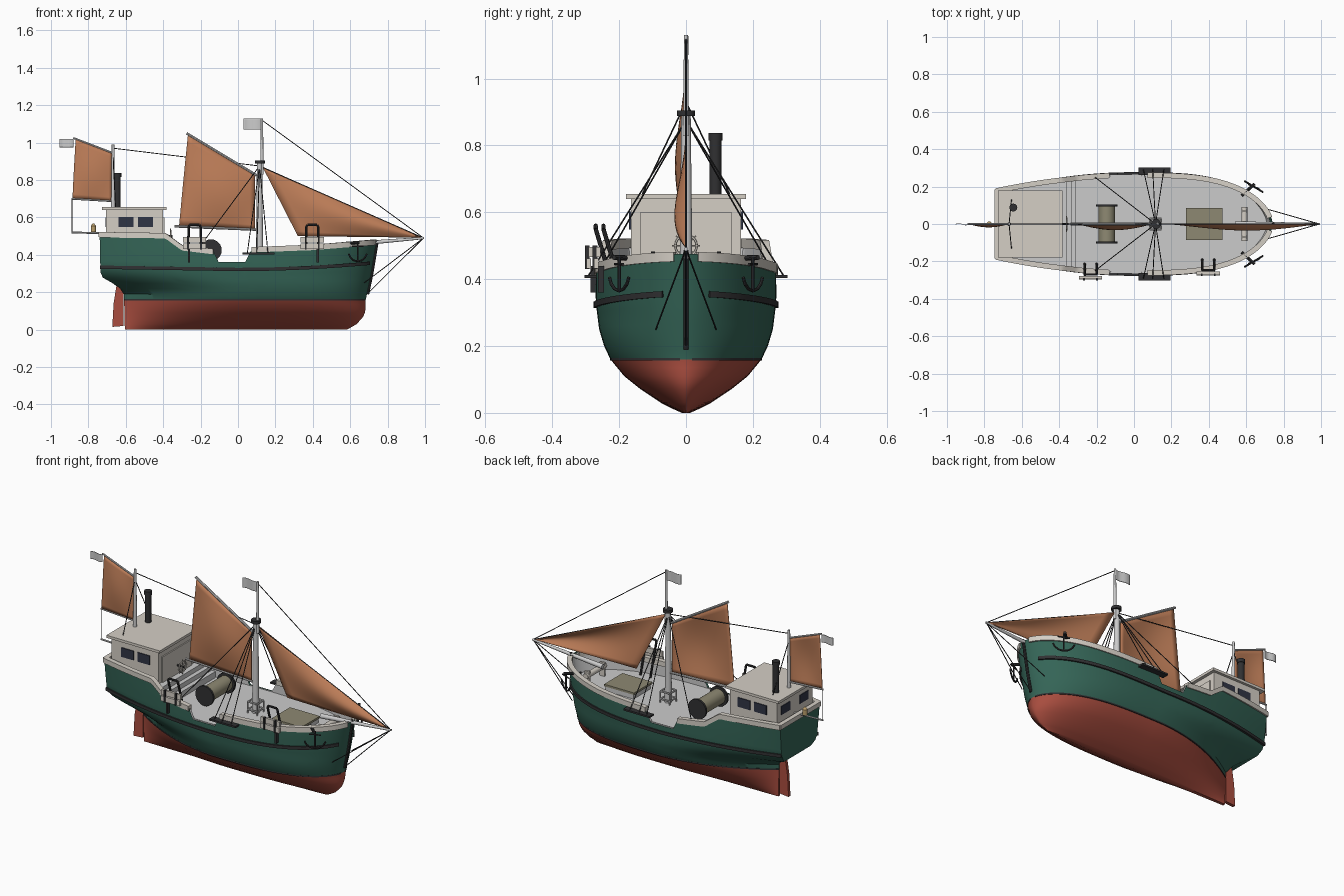
import bpy, bmesh, math
from mathutils import Vector, Matrix

if "Cube" in bpy.data.objects:
    bpy.data.objects.remove(bpy.data.objects["Cube"])

def mat(name, *c):
    m = bpy.data.materials.new(name); m.diffuse_color = (*c, 1); return m
GREEN = mat("hull_green", .035, .13, .095); RED = mat("bottom_red", .40, .075, .05)
DARK = mat("dark_iron", .03, .03, .032); CREAM = mat("cream_paint", .66, .62, .56)
SAIL = mat("tan_sail", .52, .21, .10); TAN = mat("canvas", .27, .25, .17)
BRASS = mat("brass", .5, .35, .15); GLASS = mat("glass", .03, .035, .06)

def make(name, bm, *mats, smooth=True):
    bmesh.ops.remove_doubles(bm, verts=bm.verts, dist=1e-5)
    bmesh.ops.recalc_face_normals(bm, faces=bm.faces)
    me = bpy.data.meshes.new(name); bm.to_mesh(me); bm.free()
    o = bpy.data.objects.new(name, me); bpy.context.collection.objects.link(o)
    for m in mats:
        if m: me.materials.append(m)
    if smooth:
        bpy.ops.object.select_all(action='DESELECT')
        o.select_set(True); bpy.context.view_layer.objects.active = o
        bpy.ops.object.shade_smooth_by_angle(angle=math.radians(35))
    return o

def box(name, x0, x1, y0, y1, z0, z1, m=None):
    bm = bmesh.new()
    bmesh.ops.create_cube(bm, size=1, matrix=Matrix.Translation(((x0+x1)/2, (y0+y1)/2, (z0+z1)/2))
                          @ Matrix.Diagonal((x1-x0, y1-y0, z1-z0, 1)))
    return make(name, bm, m, smooth=False)

def rod(name, pts, r, m=None, r2=None, n=8):
    bm = bmesh.new()
    for a, b in zip(pts, pts[1:]):
        a, b = Vector(a), Vector(b); d = b - a
        bmesh.ops.create_cone(bm, cap_ends=True, segments=n, radius1=r, radius2=r2 or r, depth=d.length,
            matrix=Matrix.Translation((a+b)/2) @ d.to_track_quat('Z', 'Y').to_matrix().to_4x4())
    return make(name, bm, m)

def ring(name, c, r, t, m, n=20):  # circle facing along x
    return rod(name, [(c[0], c[1]+r*math.cos(i*math.tau/n), c[2]+r*math.sin(i*math.tau/n)) for i in range(n+1)], t, m, n=6)

def interp(tab, x):
    for (a, p), (b, q) in zip(tab, tab[1:]):
        if x <= b: return p + (q-p)*max(0, (x-a)/(b-a))
    return tab[-1][1]

# Hull lines: section, stem, stern, transom width and sheer
SECTION = [(0, .012), (.01, .035), (.03, .075), (.07, .135), (.11, .185), (.16, .226), (.2, .245), (.25, .26), (.33, .27), (.42, .27), (.52, .265)]
STEM = [(0, .58), (.01, .60), (.03, .635), (.07, .67), (.1, .682), (.16, .683), (.3, .712), (.5, .745)]
STERN = [(0, -.605), (.2, -.61), (.23, -.64), (.26, -.69), (.285, -.735), (.52, -.74)]
TRANSOM = [(0, .008), (.19, .008), (.23, .06), (.285, .135), (.33, .165), (.52, .185)]
SHEER = [(-.74, .515), (-.39, .51), (-.3, .445), (-.13, .425), (-.1, .362), (.055, .362), (.075, .435), (.4, .447), (.74, .475)]
def sheer(s): return interp(SHEER, -.74 + 1.48*s)
def hull_pt(s, z):
    B = interp(SECTION, z); x0, x1 = interp(STERN, z), interp(STEM, z)
    if s < .5:
        r = min(1, interp(TRANSOM, z)/B); f = r + (1-r)*(1-(1-2*s)**2)
    else:
        f = max(0, 1-(2*s-1)**3.2)**.58
    return Vector((x0+(x1-x0)*s, B*f, z))
def offset_pt(s, z, d):
    t = hull_pt(min(1, s+.004), z) - hull_pt(max(0, s-.004), z); t.normalize()
    p = hull_pt(s, z) + Vector((-t.y, t.x, 0))*d
    p.y = max(0, p.y); return p
S = [i/90 for i in range(45)] + [.5+.5*math.sin(math.pi/2*i/50) for i in range(51)]

def grid(bm, rows, mi=lambda j: 0):
    vs = [[bm.verts.new(p) for p in r] for r in rows]
    for j in range(len(vs)-1):
        for i in range(len(vs[0])-1):
            bm.faces.new((vs[j][i], vs[j][i+1], vs[j+1][i+1], vs[j+1][i])).material_index = mi(j)
def flip(p): return Vector((p.x, -p.y, p.z))

# Outer hull: one loop per level, round both sides and across the transom
bm = bmesh.new(); rows = []
low = [0, .004, .01, .02, .03, .05, .07, .09, .11, .135, .16]
for z in low: rows.append([hull_pt(s, z) for s in S])
for k in range(1, 13): rows.append([hull_pt(s, .16+(sheer(s)-.16)*k/12) for s in S])
loops = [[flip(p) for p in reversed(r)] + r for r in rows]
grid(bm, loops, lambda j: 1 if j < len(low)-1 else 0)
grid(bm, [rows[0], [flip(p) for p in rows[0]]], lambda j: 1)
make("hull", bm, GREEN, RED)

# Inner bulwark
bm = bmesh.new()
def inner(z_of): return [offset_pt(s, z_of(s), -.012) + Vector((.012*(s == 0), 0, 0)) for s in S]
a, b = inner(lambda s: .345), inner(sheer)
grid(bm, [[flip(p) for p in reversed(r)] + r for r in (a, b)])
make("inner_bulwark", bm)

# Main deck and raised aft deck with steps
def deck(name, z, s0, s1):
    bm = bmesh.new(); ss = [s for s in S if s0 <= s <= s1]
    grid(bm, [[hull_pt(s, z)-Vector((0, min(.004, hull_pt(s, z).y), 0)) for s in ss],
              [flip(hull_pt(s, z))+Vector((0, min(.004, hull_pt(s, z).y), 0)) for s in ss]])
    make(name, bm, smooth=False)
deck("main_deck", .36, .2, 1)
deck("aft_deck", .45, 0, .26)
for i in range(3):
    box(f"deck_step_{i}", -.40, -.36+.025*i, -.235, .235, .355, .45-.027*i)

# Bands following the hull: cap rails, rubbing strake, waterline
def band(name, s0, s1, zf, d0, d1, h0, h1, m):
    ss = [s0] + [s for s in S if s0 < s < s1] + [s1]
    for side, f in (("left", lambda p: p), ("right", flip)):
        bm = bmesh.new(); cs = []
        for s in ss:
            z = zf(s); p, q = offset_pt(s, z, d0), offset_pt(s, z, d1)
            cs.append([bm.verts.new(f(v+Vector((0, 0, h)))) for v, h in ((p, h0), (q, h0), (q, h1), (p, h1))])
        for u, v in zip(cs, cs[1:]):
            for k in range(4): bm.faces.new((u[k], u[k-1], v[k-1], v[k]))
        bm.faces.new(cs[0]); bm.faces.new(cs[-1])
        make(f"{name}_{side}", bm, m)
band("aft_rail", 0, .412, sheer, -.022, .006, -.022, .007, CREAM)
band("fore_rail", .551, .995, sheer, -.022, .006, -.022, .007, CREAM)
band("rubbing_strake", .0, .985, lambda s: .322+.035*(2*s-1)**2*(s > .5)+.012*(1-2*s)*(s < .5), -.004, .008, -.009, .009, DARK)
band("waterline", .0, .998, lambda s: .16, -.003, .002, -.004, .004, DARK)
box("stern_rail", -.747, -.72, -.185, .185, .495, .522, CREAM)
rod("stem_bar", [(interp(STEM, z)+.004, 0, z) for z in (.19, .25, .3, .36, .42, .48)], .008, DARK)

# Rudder
bm = bmesh.new()
prof = [(-.612, .02), (-.672, .015), (-.665, .14), (-.65, .235), (-.612, .235)]
f = bm.faces.new([bm.verts.new((x, -.009, z)) for x, z in prof])
e = bmesh.ops.extrude_face_region(bm, geom=[f])
bmesh.ops.translate(bm, verts=[v for v in e["geom"] if isinstance(v, bmesh.types.BMVert)], vec=(0, .018, 0))
make("rudder", bm, RED, smooth=False)

# Deckhouse, roof, windows, door panel, wheel, funnel
box("deckhouse", -.705, -.40, -.165, .165, .45, .642, CREAM)
box("house_roof", -.728, -.382, -.18, .18, .64, .655, CREAM)
box("front_panel", -.401, -.393, -.137, .137, .45, .60, CREAM)
for sy in (-1, 1):
    for x0, x1 in ((-.64, -.56), (-.535, -.455)):
        box("side_window", x0, x1, sy*.166-.004, sy*.166+.004, .548, .602, GLASS)
    box("stern_window", -.709, -.70, sy*.085-.04, sy*.085+.04, .55, .60, GLASS)
ring("steering_wheel", (-.36, 0, .5), .032, .004, CREAM)
for i in range(4):
    a = i*math.pi/4; c, s = .042*math.cos(a), .042*math.sin(a)
    rod(f"wheel_spoke_{i}", [(-.36, -c, .5-s), (-.36, c, .5+s)], .0025, CREAM)
rod("wheel_shaft", [(-.40, 0, .5), (-.35, 0, .5)], .006, DARK)
rod("funnel", [(-.645, .088, .65), (-.645, .088, .825)], .018, DARK, n=20)
rod("funnel_cap", [(-.645, .088, .815), (-.645, .088, .837)], .021, DARK, n=20)

# Masts and spars
rod("main_mast", [(.115, 0, .36), (.115, 0, .90)], .02, None, .014, 16)
rod("mast_cap", [(.118, 0, .888), (.118, 0, .905)], .027, DARK, n=16)
rod("topmast", [(.128, 0, .83), (.128, 0, 1.13)], .009, None, .006, 12)
rod("mizzen_mast", [(-.668, 0, .65), (-.668, 0, .99)], .011, None, .007, 12)
rod("bowsprit", [(.54, 0, .452), (.995, 0, .49)], .014, None, .006, 12)
rod("main_gaff", [(.10, 0, .825), (-.275, 0, 1.05)], .007)
rod("main_boom", [(.10, 0, .535), (-.34, 0, .553)], .007)
rod("mizzen_gaff", [(-.67, 0, .945), (-.88, 0, 1.025)], .005)
rod("mizzen_boom", [(-.67, 0, .687), (-.89, 0, .70)], .005)
rod("boomkin", [(-.70, 0, .515), (-.89, 0, .52)], .005)

# Sails and flags as bellied patches
def patch(name, tl, tr, br, bl, belly, m, wave=False, n=14):
    bm = bmesh.new(); L = lambda a, b, t: a+(b-a)*t; rows = []
    for j in range(n+1):
        v = j/n; row = []
        for i in range(n+1):
            u = i/n
            x, z = (L(L(tl[k], tr[k], u), L(bl[k], br[k], u), v) for k in (0, 1))
            y = belly*math.sin(math.tau*u) if wave else -belly*math.sin(math.pi*u)*math.sin(math.pi*v)
            row.append((x, y, z))
        rows.append(row)
    grid(bm, rows)
    o = make(name, bm, m); o.modifiers.new("thickness", 'SOLIDIFY').thickness = .003
patch("main_sail", (-.268, 1.04), (.09, .825), (.09, .54), (-.315, .555), .03, SAIL)
patch("mizzen_sail", (-.868, 1.018), (-.675, .942), (-.678, .69), (-.885, .703), .015, SAIL)
patch("jib", (.13, .872), (.985, .492), (.985, .492), (.32, .50), .035, SAIL)
patch("main_flag", (.03, 1.128), (.126, 1.128), (.126, 1.07), (.03, 1.07), .004, None, True)
patch("mizzen_flag", (-.955, 1.02), (-.88, 1.02), (-.88, .975), (-.955, .975), .004, None, True)

# Standing rigging
R = .0025; top = (.115, 0, .875); tip = (.992, 0, .49)
for n, a, b in (("top_stay", (.128, 0, 1.12), tip), ("fore_stay", top, tip), ("bobstay", tip, (.69, 0, .19)),
                ("triatic_stay", (-.668, 0, .97), top), ("mizzen_sheet", (-.888, 0, .70), (-.888, 0, .52))):
    rod(n, [a, b], R, DARK, n=5)
for sy in (-1, 1):
    for i, x in enumerate((.05, .10, .16)):
        rod(f"shroud_{i}", [top, (x, sy*.292, .41)], R, DARK, n=5)
    rod("backstay", [top, (-.215, sy*.255, .43)], R, DARK, n=5)
    rod("mizzen_shroud", [(-.668, 0, .93), (-.655, sy*.13, .655)], R, DARK, n=5)
    rod("bowsprit_stay", [tip, (.675, sy*.09, .25)], R, DARK, n=5)
    box("channel", .025, .195, sy*.283-.02, sy*.283+.02, .403, .413, DARK)
    # Cathead and hanging anchor
    rod("cathead", [(.575, sy*.15, .462), (.645, sy*.215, .465)], .008, DARK)
    ax, ay = .64, sy*.20
    rod("anchor_shank", [(ax, ay, .465), (ax, ay, .365)], .005, DARK)
    rod("anchor_stock", [(ax-.03, ay+sy*.012, .445), (ax+.03, ay-sy*.012, .445)], .004, DARK)
    rod("anchor_arms", [(ax+.05*math.sin(t), ay-sy*.6*.05*math.sin(t), .42-.055*math.cos(t))
                        for t in (-1.3, -.9, -.45, 0, .45, .9, 1.3)], .005, DARK)

# Fife rail at the mast foot
for x in (.085, .145):
    for y in (-.03, .03): rod("fife_post", [(x, y, .36), (x, y, .425)], .004)
for z in (.38, .425):
    rod("fife_rail", [(.085, -.03, z), (.145, -.03, z), (.145, .03, z), (.085, .03, z), (.085, -.03, z)], .005)

# Hatch, windlass, trawl winch, stern lantern
box("hatch_coaming", .285, .465, -.08, .08, .36, .39)
box("hatch_cover", .278, .472, -.085, .085, .388, .40, TAN)
rod("windlass_drum", [(.59, -.09, .415), (.59, .09, .415)], .016, CREAM, n=16)
for sy in (-1, 1):
    box("windlass_post", .575, .605, sy*.07-.006, sy*.07+.006, .36, .44, CREAM)
    rod("winch_flange", [(-.145, sy*.093, .425), (-.145, sy*.105, .425)], .058, DARK, n=24)
rod("winch_drum", [(-.145, -.095, .425), (-.145, .095, .425)], .044, TAN, n=24)
rod("stern_lantern", [(-.773, 0, .522), (-.773, 0, .555)], .014, BRASS, n=12)
rod("lantern_cap", [(-.773, 0, .555), (-.773, 0, .567)], .014, BRASS, .004, 12)

# Trawl gallows with doors on the working side
for i, (x, y) in enumerate(((-.232, -.268), (.397, -.245))):
    b, t = y+.055, y-.002
    rod(f"gallows_{i}", [(x-.032, b, .36), (x-.032, t, .55), (x-.026, t, .56), (x+.026, t, .56),
                         (x+.032, t, .55), (x+.032, b, .36)], .0065, DARK)
    for k in range(2):
        box(f"trawl_door_{i}_{k}", x-.062, x+.062, y-.03+.006*k, y-.016+.006*k, .432+.034*k, .462+.034*k, CREAM)
    for dx in (-.035, .035):
        box(f"door_strap_{i}", x+dx-.005, x+dx+.005, y-.034, y-.02, .43, .50, DARK)
    sx = x-.03 if i == 0 else x+.03
    box(f"fender_{i}", sx-.006, sx+.006, y-.018, y+.0, .36, .44, DARK)

for m in bpy.data.materials:
    if m.users and not m.is_grease_pencil:
        m.use_nodes = True
        m.node_tree.nodes["Principled BSDF"].inputs["Base Color"].default_value = m.diffuse_color
